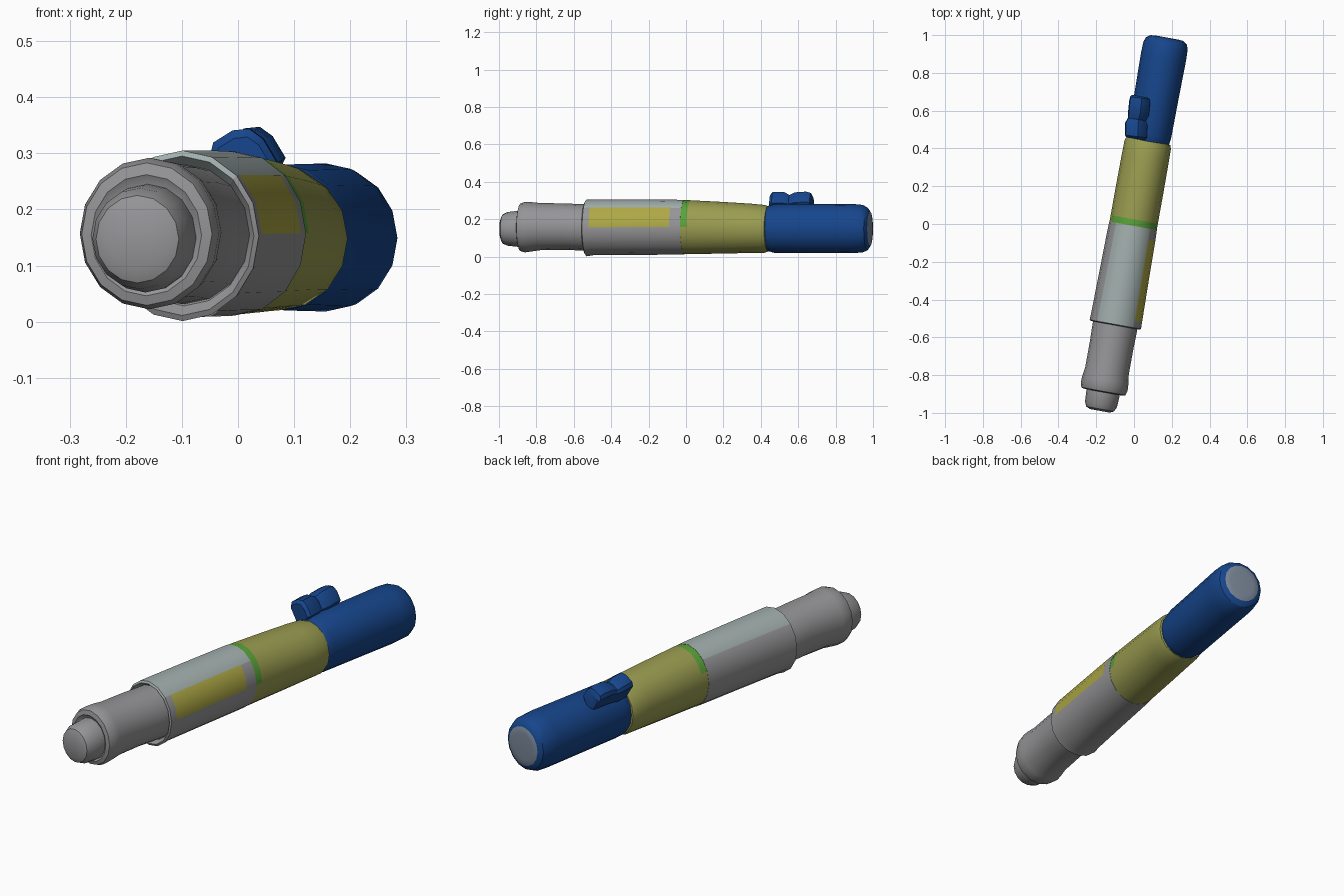
import bpy, bmesh, math

if "Cube" in bpy.data.objects:
    bpy.data.objects.remove(bpy.data.objects["Cube"])

TILT = math.atan(0.18)          # pen lies slightly turned in plan
CT, ST = math.cos(TILT), math.sin(TILT)
SIDES = 16


def material(name, rgb):
    m = bpy.data.materials.new(name)
    m.diffuse_color = (*rgb, 1)
    m.use_nodes = True
    m.node_tree.nodes["Principled BSDF"].inputs["Base Color"].default_value = m.diffuse_color
    return m


GREY = material("plain_grey", (0.30, 0.30, 0.31))
PALE = material("pale_teal", (0.36, 0.43, 0.42))
YELLOW = material("label_yellow", (0.42, 0.39, 0.06))
GREEN = material("band_green", (0.10, 0.36, 0.04))
OLIVE = material("olive", (0.32, 0.33, 0.08))
BLUE = material("cap_blue", (0.008, 0.06, 0.26))
TIP = material("cap_end_grey", (0.20, 0.25, 0.32))


def loft(name, rings, mats, pick=None):
    """Skin a list of point rings; pick(ring, side) chooses the material slot."""
    bm = bmesh.new()
    vs = [[bm.verts.new(p) for p in r] for r in rings]
    n = len(rings[0])
    for i in range(len(vs) - 1):
        for j in range(n):
            k = (j + 1) % n
            f = bm.faces.new((vs[i][j], vs[i][k], vs[i + 1][k], vs[i + 1][j]))
            f.material_index = pick(i, j) if pick else 0
    bm.faces.new(vs[0])
    end = bm.faces.new(vs[-1])
    end.material_index = pick(len(vs) - 1, 0) if pick else 0
    bmesh.ops.recalc_face_normals(bm, faces=bm.faces)
    me = bpy.data.meshes.new(name)
    bm.to_mesh(me)
    bm.free()
    for m in mats:
        me.materials.append(m)
    ob = bpy.data.objects.new(name, me)
    bpy.context.collection.objects.link(ob)
    bpy.ops.object.select_all(action='DESELECT')
    ob.select_set(True)
    bpy.context.view_layer.objects.active = ob
    bpy.ops.object.shade_smooth_by_angle(angle=math.radians(32))
    return ob


def tube(name, profile, mats, pick=None):
    """Profile rows: distance along pen, half width, half height, centre height."""
    rings = []
    for t, rx, rz, zc in profile:
        ring = []
        for j in range(SIDES):
            a = 2 * math.pi * j / SIDES
            u = rx * math.cos(a)
            ring.append((t * ST - 0.003 + u * CT, t * CT - u * ST, zc + rz * math.sin(a)))
        rings.append(ring)
    return loft(name, rings, mats, pick)


# front button
tube("end_button", [(-1.005, .052, .055, .147), (-.995, .075, .078, .147),
                    (-.97, .086, .090, .148), (-.915, .089, .096, .148),
                    (-.88, .089, .096, .15)], [GREY])

# grey barrel with flared rim
tube("grey_barrel", [(-.895, .085, .092, .153), (-.905, .100, .108, .154),
                     (-.90, .118, .127, .156), (-.875, .126, .135, .157),
                     (-.84, .124, .132, .159), (-.79, .117, .126, .160),
                     (-.65, .117, .124, .160), (-.57, .119, .124, .156),
                     (-.50, .119, .124, .155)], [GREY])


# label sleeve: yellow panel on the right, pale top
def sleeve_colour(i, j):
    if j in (0, 1) and i in (3, 4):
        return 2
    return 1 if 2 <= j <= 5 else 0


tube("label_sleeve", [(-.525, .118, .126, .154), (-.545, .130, .142, .153),
                      (-.54, .138, .152, .153), (-.505, .137, .149, .156),
                      (-.28, .133, .148, .157), (-.07, .130, .147, .157),
                      (-.01, .128, .146, .157)], [GREY, PALE, YELLOW], sleeve_colour)

# olive sleeve with green band over its upper side
tube("olive_sleeve", [(-.03, .127, .145, .157), (.025, .127, .144, .157),
                      (.20, .127, .138, .154), (.35, .126, .132, .151),
                      (.425, .125, .128, .148), (.445, .119, .122, .148),
                      (.45, .105, .110, .148)], [OLIVE, GREEN],
     lambda i, j: 1 if i == 0 and j < 7 else 0)

# blue cap
tube("blue_cap", [(.43, .105, .112, .150), (.445, .111, .121, .150),
                  (.48, .116, .130, .150), (.70, .118, .131, .150),
                  (.90, .121, .132, .150), (.96, .119, .127, .149),
                  (.985, .110, .115, .148), (1.0, .088, .092, .148),
                  (1.003, .060, .064, .148)], [BLUE, TIP],
     lambda i, j: 1 if i >= 7 else 0)

# two-lobed clip on the cap's upper left
SECTION = [(-.050, .300), (-.045, .320), (-.010, .342), (.020, .345),
           (.045, .327), (.070, .285), (.050, .245), (-.010, .235)]
clip_rows = [(.452, .80, 0, -.004), (.465, .98, 0, 0), (.53, .98, .002, 0),
             (.555, .80, .006, -.004), (.585, .92, .014, .003),
             (.645, .92, .020, .007), (.668, .86, .022, .004), (.678, .66, .022, -.004)]
rings = []
for y, s, dx, dz in clip_rows:
    rings.append([(.005 + (x - .005) * s + dx, y - .12 * x, .285 + (z - .285) * s + dz)
                  for x, z in SECTION])
loft("cap_clip", rings, [BLUE])
